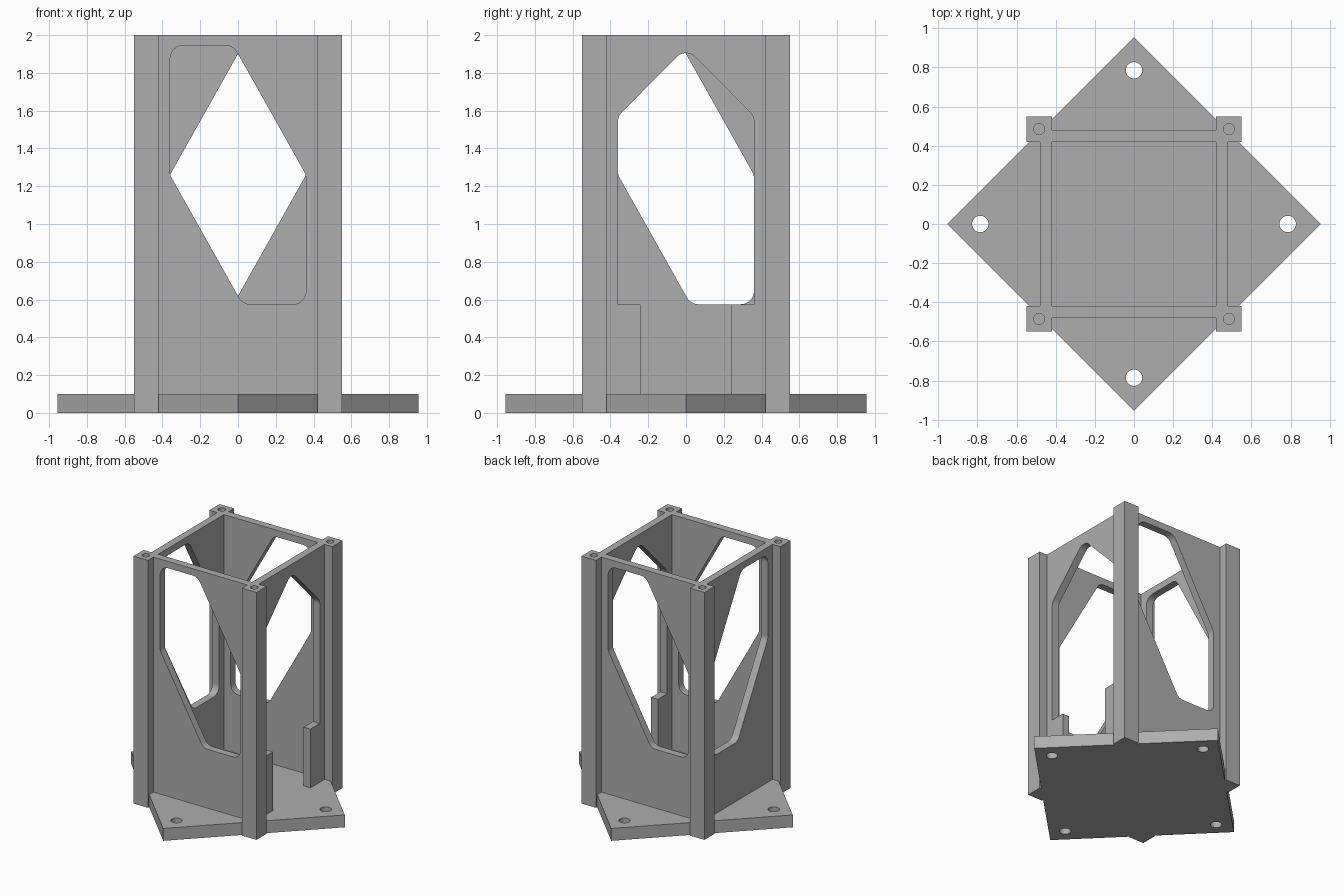
import bpy, bmesh
from math import pi, sin, cos, tan, radians
from mathutils import Vector, Matrix

cube = bpy.data.objects.get("Cube")
if cube:
    bpy.data.objects.remove(cube, do_unlink=True)

HEIGHT, BASE = 2.0, 0.1         # overall height, base thickness
INNER, OUTER = 0.42, 0.55       # inner and outer faces of the posts
WALL = 0.06                     # wall thickness
MID, SILL, RADIUS = 1.26, 0.575, 0.07

grey = bpy.data.materials.new("plain grey")
grey.use_nodes = True
GREY = (0.42, 0.42, 0.42, 1)
grey.diffuse_color = GREY
grey.node_tree.nodes["Principled BSDF"].inputs["Base Color"].default_value = GREY


def add_object(name, mesh):
    obj = bpy.data.objects.new(name, mesh)
    bpy.context.collection.objects.link(obj)
    obj.data.materials.clear()
    obj.data.materials.append(grey)
    return obj


def rounded(points, steps=6):
    """Replace each corner (x, y, radius) by a tangent arc."""
    out = []
    for i, (x, y, r) in enumerate(points):
        p = Vector((x, y))
        if r == 0:
            out.append(p)
            continue
        a = (Vector(points[i - 1][:2]) - p).normalized()
        b = (Vector(points[(i + 1) % len(points)][:2]) - p).normalized()
        half = a.angle(b) / 2
        centre = p + (a + b).normalized() * r / sin(half)
        start = p + a * r / tan(half) - centre
        turn = start.angle_signed(p + b * r / tan(half) - centre)
        for k in range(steps + 1):
            t = -turn * k / steps
            out.append(centre + Matrix.Rotation(t, 2) @ start)
    return out


def circle(x, y, r, n=32):
    return [Vector((x + r * cos(2 * pi * k / n), y + r * sin(2 * pi * k / n))) for k in range(n)]


def plate(name, loops, thickness, matrix):
    """Flat plate from an outline and its holes."""
    curve = bpy.data.curves.new(name, "CURVE")
    curve.dimensions = "2D"
    curve.fill_mode = "BOTH"
    curve.extrude = thickness / 2
    for loop in loops:
        spline = curve.splines.new("POLY")
        spline.points.add(len(loop) - 1)
        for point, co in zip(spline.points, loop):
            point.co = (co.x, co.y, 0, 1)
        spline.use_cyclic_u = True
    temp = bpy.data.objects.new(name, curve)
    bpy.context.collection.objects.link(temp)
    depsgraph = bpy.context.evaluated_depsgraph_get()
    mesh = bpy.data.meshes.new_from_object(temp.evaluated_get(depsgraph))
    bpy.data.objects.remove(temp, do_unlink=True)
    bm = bmesh.new()
    bm.from_mesh(mesh)
    bmesh.ops.remove_doubles(bm, verts=bm.verts, dist=0.0001)
    bmesh.ops.recalc_face_normals(bm, faces=bm.faces)
    bm.transform(matrix)
    for face in bm.faces:
        face.smooth = False
    bm.to_mesh(mesh)
    bm.free()
    return add_object(name, mesh)


# Diamond base with four bolt holes
TIP, BOLT = 0.955, 0.785
diamond = [Vector(p) for p in ((TIP, 0), (0, TIP), (-TIP, 0), (0, -TIP))]
bolts = [circle(x, y, 0.042) for x, y in ((BOLT, 0), (0, BOLT), (-BOLT, 0), (0, -BOLT))]
plate("base_plate", [diamond] + bolts, BASE, Matrix.Translation((0, 0, BASE / 2)))

# Walls: three with a slanted window, one with a gabled doorway
W, R = 0.36, RADIUS
top = 2 * MID - SILL
sheet = [Vector(p) for p in ((-INNER, BASE), (INNER, BASE), (INNER, HEIGHT), (-INNER, HEIGHT))]
window = rounded([(-W, MID, R), (0.025, SILL, R), (W, SILL, R),
                  (W, MID, R), (-0.025, top, R), (-W, top, R)])
mirrored = [Vector((-p.x, p.y)) for p in window]
GABLE, EAVE, STEP = 1.935, 1.57, 0.24
doorway = rounded([(-INNER, BASE, 0), (-STEP, BASE, 0), (-STEP, SILL, 0), (-W, SILL, 0),
                   (-W, EAVE, R), (0, GABLE, R), (W, EAVE, R),
                   (W, SILL, 0), (STEP, SILL, 0), (STEP, BASE, 0), (INNER, BASE, 0),
                   (INNER, HEIGHT, 0), (-INNER, HEIGHT, 0)])
for name, loops, angle in (("front_wall", [sheet, window], 0),
                           ("back_wall", [sheet, window], 180),
                           ("left_door_wall", [doorway], 90),
                           ("right_wall", [sheet, mirrored], -90)):
    place = (Matrix.Rotation(radians(angle), 4, "Z")
             @ Matrix.Translation((0, -INNER - WALL / 2, 0))
             @ Matrix.Rotation(pi / 2, 4, "X"))
    plate(name, loops, WALL, place)

# Corner posts with a blind screw hole in the top
centre, size, depth = (INNER + OUTER) / 2, OUTER - INNER, 0.2
for sx, side in ((1, "left"), (-1, "right")):
    for sy, end in ((-1, "front"), (1, "back")):
        at = Vector((sx * centre, sy * centre, 0))
        bm = bmesh.new()
        bmesh.ops.create_cube(bm, size=1, matrix=Matrix.Translation(at + Vector((0, 0, HEIGHT / 2)))
                              @ Matrix.Diagonal((size, size, HEIGHT, 1)))
        mesh = bpy.data.meshes.new("post")
        bm.to_mesh(mesh)
        bm.free()
        post = add_object(f"{end}_{side}_post", mesh)
        bm = bmesh.new()
        bmesh.ops.create_cone(bm, cap_ends=True, segments=24, radius1=0.028, radius2=0.028,
                              depth=2 * depth, matrix=Matrix.Translation(at + Vector((0, 0, HEIGHT))))
        mesh = bpy.data.meshes.new("screw_hole_cutter")
        bm.to_mesh(mesh)
        bm.free()
        cutter = add_object("screw_hole_cutter", mesh)
        cut = post.modifiers.new("screw_hole", "BOOLEAN")
        cut.operation, cut.solver, cut.object = "DIFFERENCE", "EXACT", cutter
        depsgraph = bpy.context.evaluated_depsgraph_get()
        post.data = bpy.data.meshes.new_from_object(post.evaluated_get(depsgraph))
        post.modifiers.clear()
        bpy.data.objects.remove(cutter, do_unlink=True)
